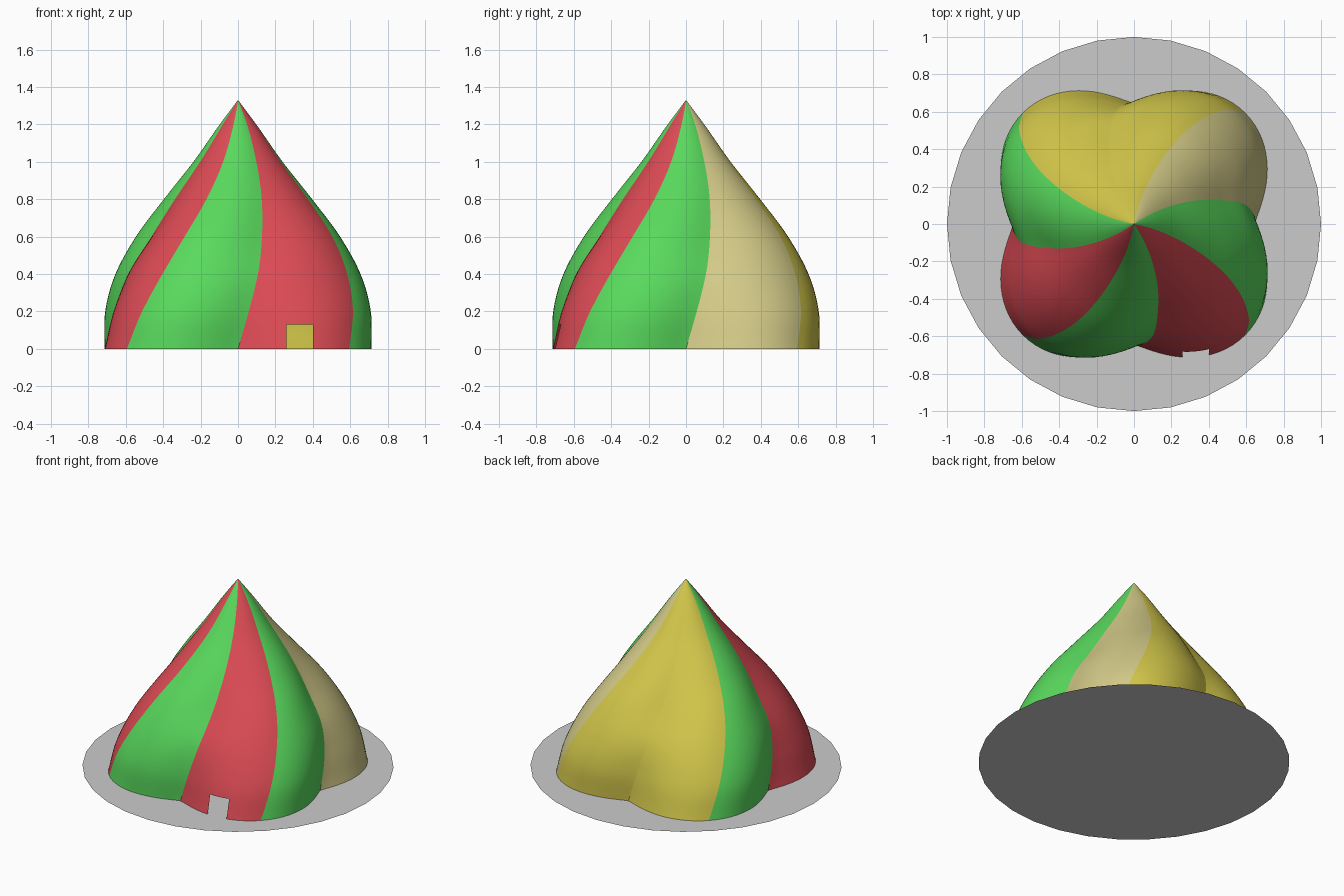
import bpy, bmesh, math

if "Cube" in bpy.data.objects:
    bpy.data.objects.remove(bpy.data.objects["Cube"])

# height, radius at the creases, extra radius at the lobe centres
PROFILE = [(0.0, 0.645, 0.195), (0.2, 0.64, 0.16), (0.4, 0.595, 0.115),
           (0.6, 0.48, 0.10), (0.8, 0.36, 0.05), (1.0, 0.225, 0.017),
           (1.2, 0.094, 0.004), (1.33, 0.0, 0.0)]
TWIST = 0.45          # radians per unit of height
ROWS, COLS = 48, 16

COLORS = {"red": (0.72, 0.07, 0.09, 1), "green": (0.10, 0.70, 0.11, 1),
          "yellow": (0.66, 0.58, 0.07, 1), "tan": (0.66, 0.60, 0.25, 1)}
MATS = {}
for key, col in COLORS.items():
    MATS[key] = bpy.data.materials.new(key + "_cloth")
    MATS[key].diffuse_color = col


def sample(z):
    """Smooth (Hermite) interpolation of the profile."""
    n = len(PROFILE)
    i = max(k for k in range(n - 1) if PROFILE[k][0] <= z + 1e-9)
    z0, z1 = PROFILE[i][0], PROFILE[i + 1][0]
    h = z1 - z0
    t = min(1.0, (z - z0) / h)

    def slope(k, c):
        a, b = PROFILE[max(k - 1, 0)], PROFILE[min(k + 1, n - 1)]
        return (b[c] - a[c]) / (b[0] - a[0])

    return [(2*t**3 - 3*t*t + 1) * PROFILE[i][c] + (t**3 - 2*t*t + t) * h * slope(i, c)
            + (3*t*t - 2*t**3) * PROFILE[i + 1][c] + (t**3 - t*t) * h * slope(i + 1, c)
            for c in (1, 2)]


def finish(bm, name, mat=None):
    me = bpy.data.meshes.new(name)
    bm.to_mesh(me)
    bm.free()
    ob = bpy.data.objects.new(name, me)
    bpy.context.collection.objects.link(ob)
    if mat:
        me.materials.append(mat)
        me.polygons.foreach_set("use_smooth", [True] * len(me.polygons))
    return ob


def cut_door(bm):
    """Slice the panel along the door frame and remove the opening."""
    for co, no in (((0.26, 0, 0), (1, 0, 0)), ((0.40, 0, 0), (1, 0, 0)),
                   ((0, 0, 0.13), (0, 0, 1))):
        bmesh.ops.bisect_plane(bm, geom=bm.verts[:] + bm.edges[:] + bm.faces[:],
                               plane_co=co, plane_no=no, dist=1e-5)
    gone = []
    for f in bm.faces:
        c = f.calc_center_median()
        if 0.26 < c.x < 0.40 and c.z < 0.13:
            gone.append(f)
    bmesh.ops.delete(bm, geom=gone, context='FACES')


def panel(index, color):
    """One twisted 45 degree strip of the tent."""
    bm = bmesh.new()
    top = PROFILE[-1][0]
    grid = []
    for r in range(ROWS):
        z = top * r / ROWS
        base, bulge = sample(z)
        row = []
        for c in range(COLS + 1):
            a = (index + c / COLS) * math.pi / 4
            rad = base + bulge * abs(math.sin(2 * a)) ** 1.25
            ang = a + TWIST * z
            row.append(bm.verts.new((rad * math.cos(ang), rad * math.sin(ang), z)))
        grid.append(row)
    apex = bm.verts.new((0, 0, top))
    for c in range(COLS):
        for r in range(ROWS - 1):
            bm.faces.new((grid[r][c], grid[r][c + 1], grid[r + 1][c + 1], grid[r + 1][c]))
        bm.faces.new((grid[-1][c], grid[-1][c + 1], apex))
    if index == 6:
        cut_door(bm)
    finish(bm, f"tent_panel_{index + 1}", MATS[color])


# tent panels, counter-clockwise from +x
for i, color in enumerate(("tan", "yellow", "yellow", "green",
                           "red", "green", "red", "green")):
    panel(i, color)

# ground disc
bm = bmesh.new()
bmesh.ops.create_circle(bm, cap_ends=True, radius=1.0, segments=32)
finish(bm, "ground_disc")

for m in bpy.data.materials:
    if m.users and not m.is_grease_pencil:
        m.use_nodes = True
        m.node_tree.nodes["Principled BSDF"].inputs["Base Color"].default_value = m.diffuse_color
